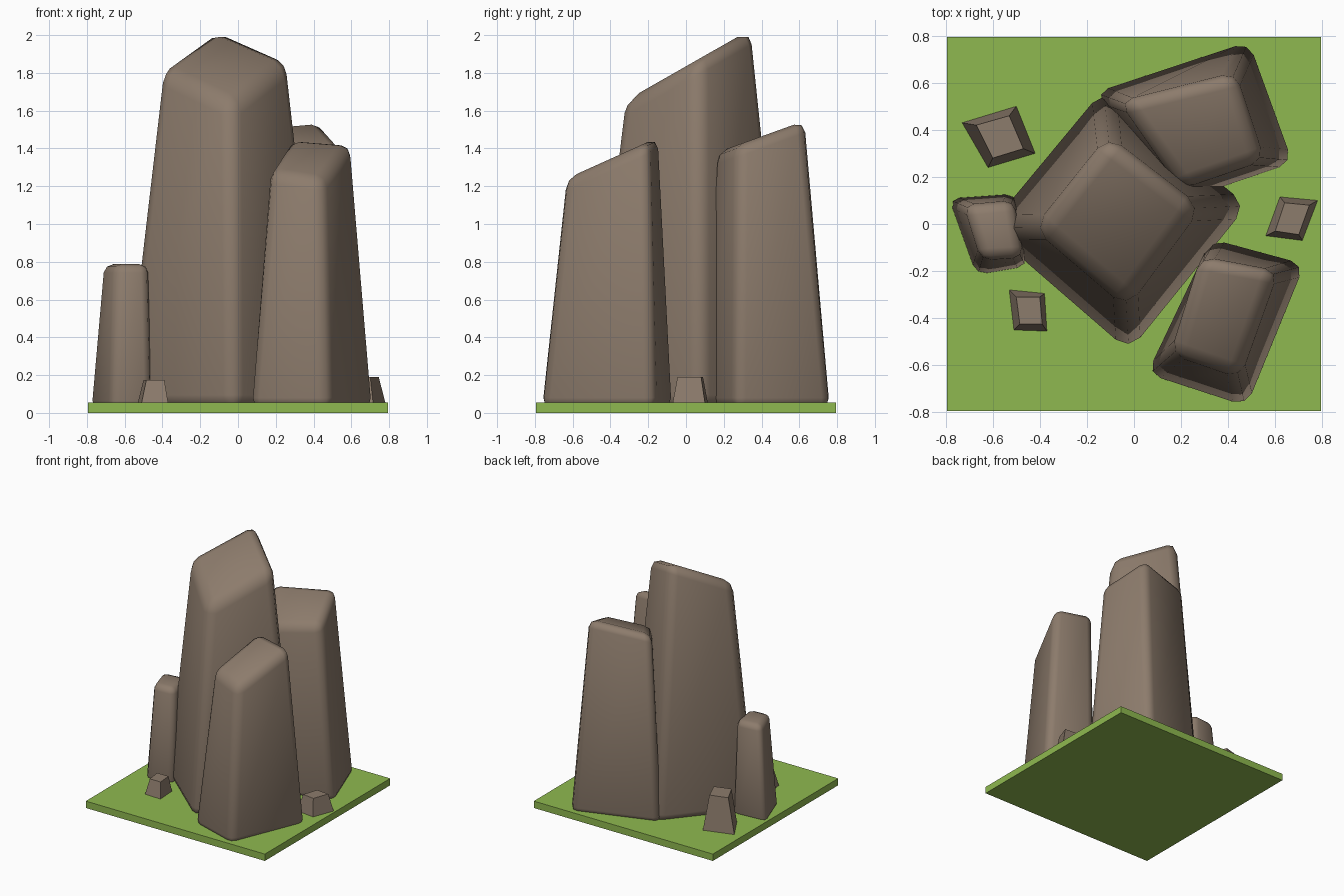
import bpy
import bmesh

cube = bpy.data.objects.get("Cube")
if cube:
    bpy.data.objects.remove(cube, do_unlink=True)


def material(name, rgb):
    mat = bpy.data.materials.new(name)
    mat.use_nodes = True
    mat.diffuse_color = (*rgb, 1)
    mat.node_tree.nodes["Principled BSDF"].inputs["Base Color"].default_value = (*rgb, 1)
    return mat


STONE = material("stone brown", (0.265, 0.2, 0.15))
GRASS = material("grass green", (0.275, 0.485, 0.08))
GROUND = 0.055


def block(name, base, top, low, height, slope=0.0, bevel=0.0, mat=STONE):
    """Four-sided block from base and top corners; its top rises towards the back."""
    bm = bmesh.new()
    lower = [bm.verts.new((x, y, low)) for x, y in base]
    upper = [bm.verts.new((x, y, height + slope * y)) for x, y in top]
    bm.faces.new(lower)
    bm.faces.new(upper)
    for i in range(4):
        j = (i + 1) % 4
        bm.faces.new((lower[i], lower[j], upper[j], upper[i]))
    bmesh.ops.recalc_face_normals(bm, faces=bm.faces)
    mesh = bpy.data.meshes.new(name)
    bm.to_mesh(mesh)
    bm.free()
    mesh.materials.append(mat)
    obj = bpy.data.objects.new(name, mesh)
    bpy.context.collection.objects.link(obj)
    if bevel:
        mod = obj.modifiers.new("rounded edges", "BEVEL")
        mod.width = bevel
        mod.segments = 2
        mod.limit_method = "NONE"
        mesh.shade_smooth()
    return obj


# Grass slab
H = 0.795
square = [(-H, -H), (H, -H), (H, H), (-H, H)]
block("grass_slab", square, square, 0, GROUND, mat=GRASS)

# Standing stones, sunk a little into the grass
SUNK = 0.02
block("tall_stone",
      [(-0.63, -0.02), (-0.02, -0.55), (0.49, 0.08), (-0.13, 0.58)],
      [(-0.42, -0.02), (-0.03, -0.35), (0.28, 0.07), (-0.11, 0.37)],
      SUNK, 1.835, 0.57, 0.075)
block("front_stone",
      [(0.05, -0.64), (0.48, -0.78), (0.73, -0.17), (0.33, -0.06)],
      [(0.16, -0.55), (0.45, -0.65), (0.61, -0.2), (0.28, -0.14)],
      SUNK, 1.525, 0.45, 0.06)
block("back_stone",
      [(0.15, 0.08), (0.68, 0.26), (0.49, 0.78), (-0.17, 0.56)],
      [(0.2, 0.15), (0.55, 0.27), (0.43, 0.64), (-0.06, 0.52)],
      SUNK, 1.32, 0.36, 0.06)
block("small_stone",
      [(-0.79, 0.11), (-0.67, -0.22), (-0.45, -0.18), (-0.5, 0.13)],
      [(-0.72, 0.08), (-0.65, -0.15), (-0.47, -0.14), (-0.51, 0.1)],
      SUNK, 0.787, 0, 0.045)

# Sharp-edged pebbles
block("back_pebble",
      [(-0.73, 0.43), (-0.62, 0.24), (-0.42, 0.3), (-0.5, 0.5)],
      [(-0.67, 0.42), (-0.6, 0.28), (-0.47, 0.32), (-0.53, 0.46)],
      GROUND, 0.33)
block("side_pebble",
      [(0.56, -0.05), (0.715, -0.07), (0.78, 0.1), (0.62, 0.115)],
      [(0.6, -0.03), (0.7, -0.045), (0.745, 0.08), (0.64, 0.09)],
      GROUND, 0.19)
block("front_pebble",
      [(-0.53, -0.28), (-0.51, -0.45), (-0.37, -0.455), (-0.38, -0.295)],
      [(-0.5, -0.31), (-0.485, -0.425), (-0.39, -0.425), (-0.4, -0.31)],
      GROUND, 0.175)
